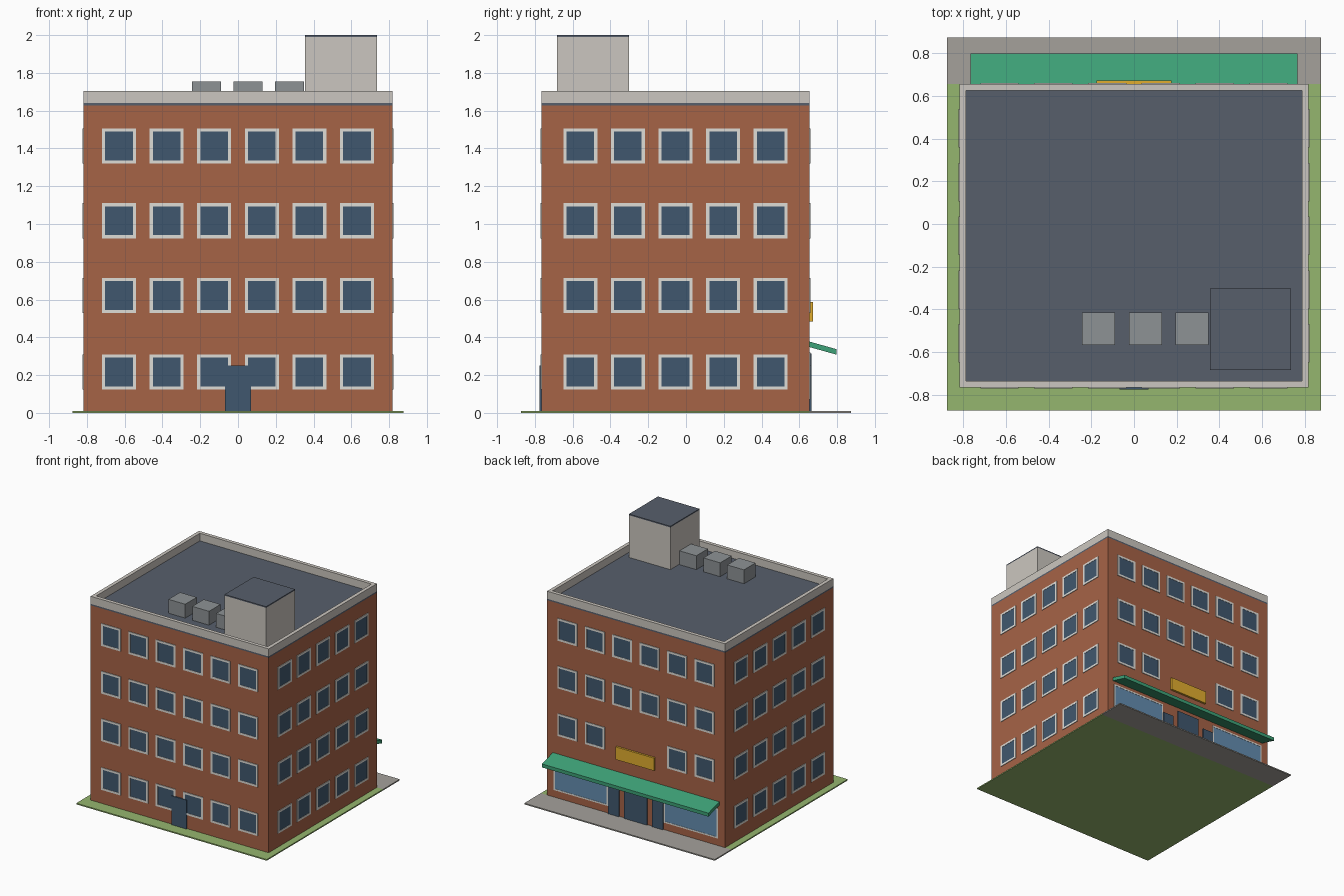
import bpy, bmesh
from math import pi
from mathutils import Matrix, Vector

if "Cube" in bpy.data.objects:
    bpy.data.objects.remove(bpy.data.objects["Cube"])

# Building footprint and levels
X, Y0, Y1 = 0.818, -0.766, 0.655
YC = (Y0 + Y1) / 2
GROUND, ROOF, TOP = 0.01, 1.64, 1.703


def material(name, r, g, b):
    m = bpy.data.materials.new(name)
    m.diffuse_color = [(c / 255) ** 2.2 for c in (r, g, b)] + [1]
    m.use_nodes = True
    m.node_tree.nodes["Principled BSDF"].inputs["Base Color"].default_value = m.diffuse_color
    return m


BRICK = material("brick", 165, 99, 72)
STONE = material("stone", 202, 197, 190)
SLATE = material("slate", 88, 95, 107)
GLASS = material("window_glass", 66, 88, 110)
SHOP = material("shop_glass", 100, 140, 175)
WHITE = material("frame_white", 222, 220, 214)
GREEN = material("awning_green", 64, 160, 118)
YELLOW = material("sign_yellow", 225, 172, 50)
GRASS = material("grass", 148, 180, 110)
PAVE = material("paving", 163, 160, 154)
METAL = material("metal", 140, 145, 148)


def boxes(name, mat, items, matrix=Matrix()):
    """One object made from boxes given as (x0, x1, y0, y1, z0, z1)."""
    bm = bmesh.new()
    for x0, x1, y0, y1, z0, z1 in items:
        size = Matrix.Diagonal((x1 - x0, y1 - y0, z1 - z0, 1))
        mid = Matrix.Translation(((x0 + x1) / 2, (y0 + y1) / 2, (z0 + z1) / 2))
        bmesh.ops.create_cube(bm, size=1, matrix=matrix @ mid @ size)
    me = bpy.data.meshes.new(name)
    bm.to_mesh(me)
    bm.free()
    me.materials.append(mat)
    ob = bpy.data.objects.new(name, me)
    bpy.context.collection.objects.link(ob)
    return ob


def ring(x0, x1, z0, z1, t, d):
    """Four frame bars standing d proud of the wall plane y = 0."""
    return [(x0, x1, -d, 0, z0, z0 + t), (x0, x1, -d, 0, z1 - t, z1),
            (x0, x0 + t, -d, 0, z0 + t, z1 - t), (x1 - t, x1, -d, 0, z0 + t, z1 - t)]


def windows(side, matrix, openings, glass=GLASS, t=0.017):
    frames, panes = [], []
    for x0, x1, z0, z1 in openings:
        frames += ring(x0, x1, z0, z1, t, 0.005)
        panes.append((x0 + t, x1 - t, -0.003, 0, z0 + t, z1 - t))
    boxes(side + "_frames", WHITE, frames, matrix)
    boxes(side + "_panes", glass, panes, matrix)


# Ground slabs
boxes("lawn", GRASS, [(-0.875, 0.875, -0.873, Y1, 0, GROUND)])
boxes("pavement", PAVE, [(-0.875, 0.875, Y1, 0.873, 0, GROUND)])

# Main body, roof slab and parapet
boxes("brick_body", BRICK, [(-X, X, Y0, Y1, GROUND, ROOF - 0.012)])
boxes("roof_slab", SLATE, [(-X, X, Y0, Y1, ROOF - 0.012, ROOF)])
P = 0.03
boxes("parapet", STONE, [
    (-X, X, Y0, Y0 + P, ROOF, TOP), (-X, X, Y1 - P, Y1, ROOF, TOP),
    (-X, -X + P, Y0 + P, Y1 - P, ROOF, TOP), (X - P, X, Y0 + P, Y1 - P, ROOF, TOP)])

# Stair housing and air units on the roof
boxes("stair_housing", STONE, [(0.355, 0.736, -0.683, -0.302, ROOF, 1.99)])
boxes("stair_housing_cap", SLATE, [(0.355, 0.736, -0.683, -0.302, 1.99, 2.0)])
boxes("air_units", METAL,
      [(x - 0.077, x + 0.077, -0.566, -0.414, ROOF, 1.755) for x in (-0.166, 0.053, 0.272)])

# Wall planes: local x runs along the wall, local -y points outward
front = Matrix.Translation((0, Y0, 0))
back = Matrix.Translation((0, Y1, 0)) @ Matrix.Rotation(pi, 4, 'Z')
right = Matrix.Translation((X, YC, 0)) @ Matrix.Rotation(pi / 2, 4, 'Z')
left = Matrix.Translation((-X, YC, 0)) @ Matrix.Rotation(-pi / 2, 4, 'Z')

# Regular windows
ROWS = [0.217, 0.622, 1.017, 1.413]
W, H = 0.09, 0.093


def grid(cols, rows):
    return [(x - W, x + W, z - H, z + H) for z in rows for x in cols]


six = [(i - 2.5) * 0.252 for i in range(6)]
five = [(i - 2) * 0.252 for i in range(5)]
windows("front", front, grid(six, ROWS))
windows("right", right, grid(five, ROWS))
windows("left", left, grid(five, ROWS))
windows("back", back, grid(six, ROWS[2:]) + grid(six[:2] + six[4:], ROWS[1:2]))

# Front door
boxes("front_door", GLASS, [(-0.068, 0.068, -0.01, 0, GROUND, 0.25)], front)

# Shop front on the back: display windows, door and side panels
windows("shop", back, [(-0.755, -0.255, 0.07, 0.32), (0.255, 0.755, 0.07, 0.32)], SHOP, 0.012)
boxes("shop_door", GLASS, [(-0.105, 0.105, -0.01, 0, GROUND, 0.315)], back)
boxes("shop_side_panels", GLASS, [(s * 0.202 - 0.05, s * 0.202 + 0.05, -0.01, 0, GROUND, 0.25)
                                  for s in (-1, 1)], back)
boxes("blank_sign", YELLOW, [(-0.176, 0.176, -0.017, 0, 0.483, 0.588)], back)

# Sloping awning: a slab whose outer edge is lowered
awning = boxes("awning", GREEN, [(-0.765, 0.765, Y1, 0.798, 0.348, 0.377)])
for v in awning.data.vertices:
    if v.co.y > 0.7:
        v.co.z -= 0.04
